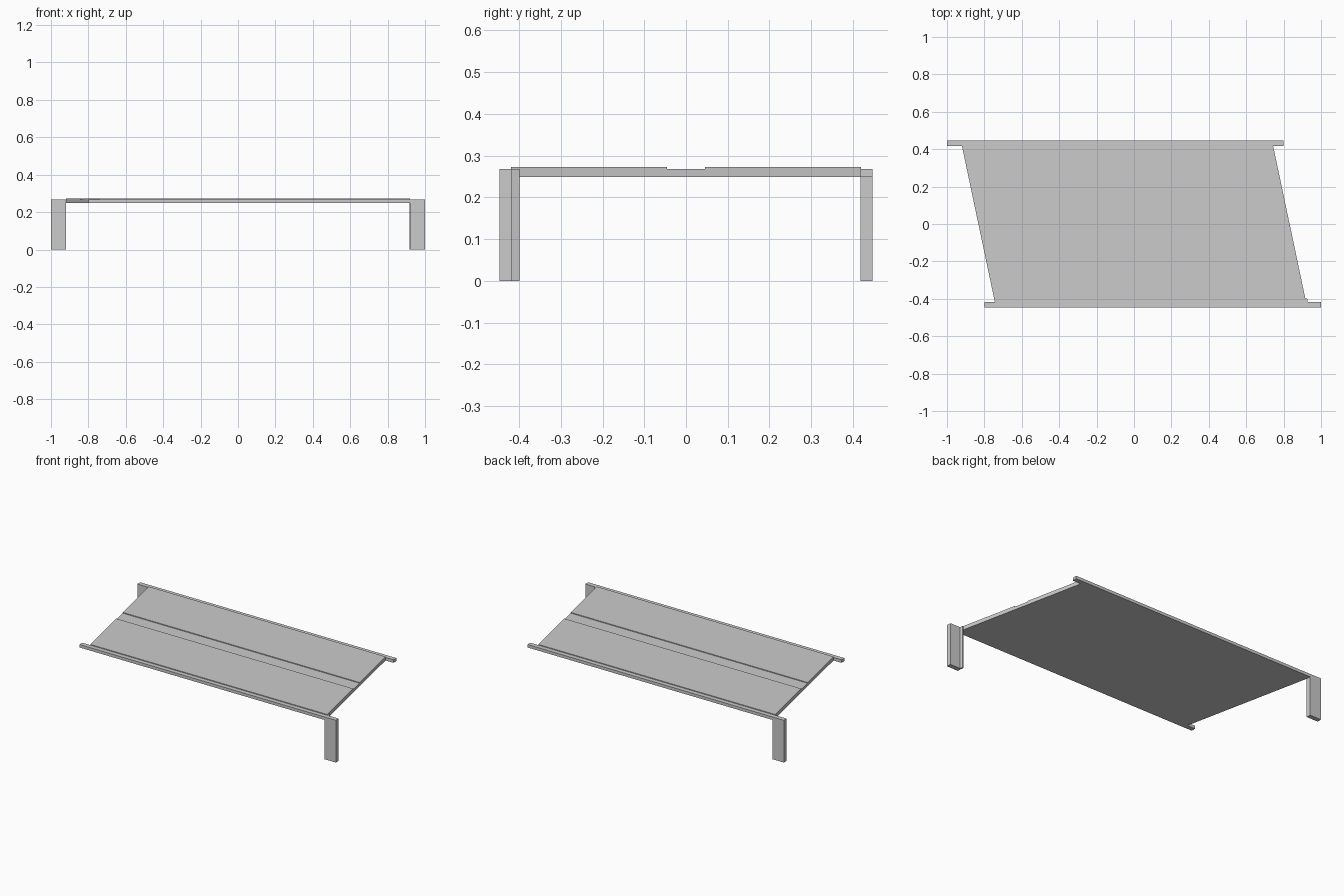
import bpy, bmesh

if "Cube" in bpy.data.objects:
    bpy.data.objects.remove(bpy.data.objects["Cube"])


def prism(name, bottom, offset):
    """Solid made by sweeping a polygon along an offset vector."""
    bm = bmesh.new()
    face = bm.faces.new([bm.verts.new(p) for p in bottom])
    geom = bmesh.ops.extrude_face_region(bm, geom=[face])["geom"]
    verts = [g for g in geom if isinstance(g, bmesh.types.BMVert)]
    bmesh.ops.translate(bm, verts=verts, vec=offset)
    bmesh.ops.recalc_face_normals(bm, faces=bm.faces)
    mesh = bpy.data.meshes.new(name)
    bm.to_mesh(mesh)
    bm.free()
    obj = bpy.data.objects.new(name, mesh)
    bpy.context.collection.objects.link(obj)
    return obj


# Slanted deck: side profile with a shallow central channel, swept along x
HALF, SKEW = 0.832, 0.211
profile = [(-0.419, 0.249), (0.419, 0.249), (0.419, 0.273), (0.045, 0.273),
           (0.045, 0.268), (-0.045, 0.268), (-0.045, 0.273), (-0.419, 0.273)]
prism("deck", [(-HALF - SKEW * y, y, z) for y, z in profile], (2 * HALF, 0, 0))

# Rail with a leg at one end; the back one is the front one turned half round
for side, s in (("front", 1), ("back", -1)):
    y0, y1 = -0.447 * s, -0.418 * s
    outline = [(-0.80, 0.249), (0.92, 0.249), (0.92, 0), (1, 0),
               (1, 0.268), (-0.80, 0.268)]
    prism(side + "_rail_and_leg", [(x * s, y0, z) for x, z in outline], (0, y1 - y0, 0))

# Inner flange on the front leg
flange = [(0.918, -0.418), (0.93, -0.418), (0.926, -0.399), (0.918, -0.399)]
prism("front_leg_flange", [(x, y, 0) for x, y in flange], (0, 0, 0.268))
